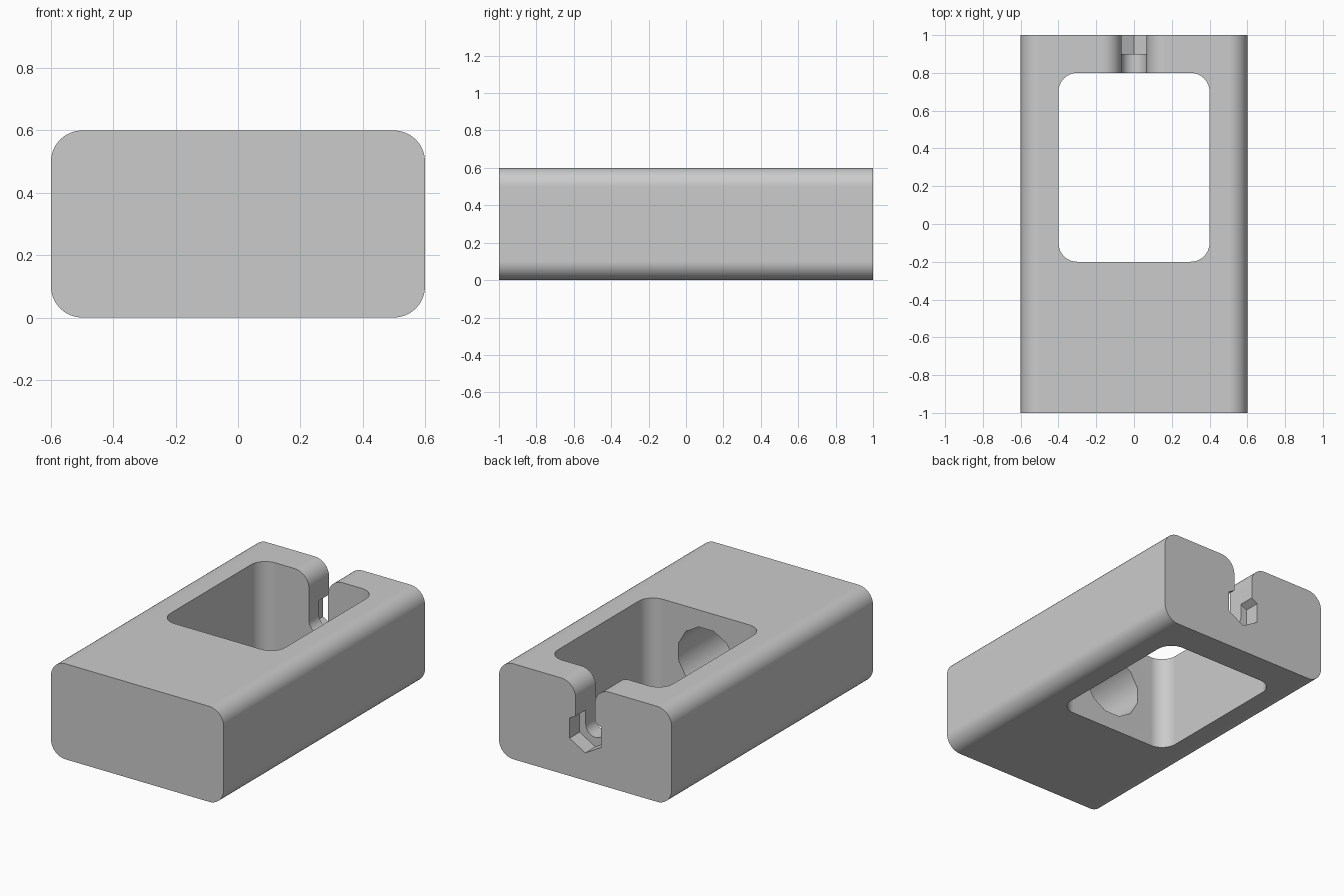
import bpy
import bmesh
from math import cos, sin, pi, radians

cube = bpy.data.objects.get("Cube")
if cube:
    bpy.data.objects.remove(cube, do_unlink=True)

grey = bpy.data.materials.new("plain grey")
grey.use_nodes = True
colour = (0.6, 0.6, 0.6, 1)
grey.diffuse_color = colour
grey.node_tree.nodes["Principled BSDF"].inputs["Base Color"].default_value = colour


def arc(cx, cy, r, start, end, steps):
    """Points along an arc, angles in degrees."""
    angles = [radians(start + (end - start) * i / steps) for i in range(steps + 1)]
    return [(cx + r * cos(a), cy + r * sin(a)) for a in angles]


def rounded_rect(x0, x1, y0, y1, r, steps=10):
    corners = [(x1 - r, y1 - r), (x0 + r, y1 - r), (x0 + r, y0 + r), (x1 - r, y0 + r)]
    points = []
    for i, (cx, cy) in enumerate(corners):
        points += arc(cx, cy, r, 90 * i, 90 * i + 90, steps)
    return points


def polygon(cz, r, sides, turn):
    return [(r * cos(turn + 2 * pi * i / sides), cz + r * sin(turn + 2 * pi * i / sides))
            for i in range(sides)]


def prism(name, profile, low, high, axis):
    """Extrude a flat profile along y (profile in x, z) or z (profile in x, y)."""
    bm = bmesh.new()
    place = (lambda a, b, h: (a, h, b)) if axis == "y" else (lambda a, b, h: (a, b, h))
    rings = [[bm.verts.new(place(a, b, h)) for a, b in profile] for h in (low, high)]
    bm.faces.new(rings[0])
    bm.faces.new(rings[1])
    n = len(profile)
    for i in range(n):
        j = (i + 1) % n
        bm.faces.new((rings[0][i], rings[0][j], rings[1][j], rings[1][i]))
    bmesh.ops.recalc_face_normals(bm, faces=bm.faces)
    mesh = bpy.data.meshes.new(name)
    bm.to_mesh(mesh)
    bm.free()
    mesh.materials.append(grey)
    obj = bpy.data.objects.new(name, mesh)
    bpy.context.collection.objects.link(obj)
    return obj


# Main block with rounded long edges
block = prism("block", rounded_rect(-0.6, 0.6, 0, 0.6, 0.1), -1, 1, "y")

# Slot in the back wall: round bottom, flared lips at the top
w, mid, r = 0.067, 0.3, 0.1
right_lip = arc(w + r, 0.6 - r, r, 180, 90, 10) + [(w + r, 0.7)]
left_lip = [(-x, z) for x, z in reversed(right_lip)]
slot_profile = arc(0, mid, w, 180, 360, 16) + right_lip + left_lip

cutters = [
    # Window through the block
    prism("window_cutter", rounded_rect(-0.4, 0.4, -0.2, 0.8, 0.1), -0.1, 0.7, "z"),
    prism("slot_cutter", slot_profile, 0.7, 1.1, "y"),
    # Six-sided pocket in the back face
    prism("nut_pocket_cutter", polygon(mid, 0.126, 6, pi / 2), 0.9, 1.1, "y"),
    # Blind bore in the front wall of the window
    prism("bore_cutter", polygon(mid, 0.2, 12, pi / 12), -0.8, 0.3, "y"),
]

bpy.ops.object.select_all(action="DESELECT")
bpy.context.view_layer.objects.active = block
block.select_set(True)
for cutter in cutters:
    cutter.hide_render = True
    cut = block.modifiers.new(cutter.name, "BOOLEAN")
    cut.operation = "DIFFERENCE"
    cut.solver = "EXACT"
    cut.object = cutter
    bpy.ops.object.modifier_apply(modifier=cut.name)
for cutter in cutters:
    bpy.data.objects.remove(cutter, do_unlink=True)

# Smooth curves, crisp edges, clean flat faces
bpy.ops.object.shade_smooth_by_angle(angle=radians(35))
normals = block.modifiers.new("clean_normals", "WEIGHTED_NORMAL")
normals.keep_sharp = True
